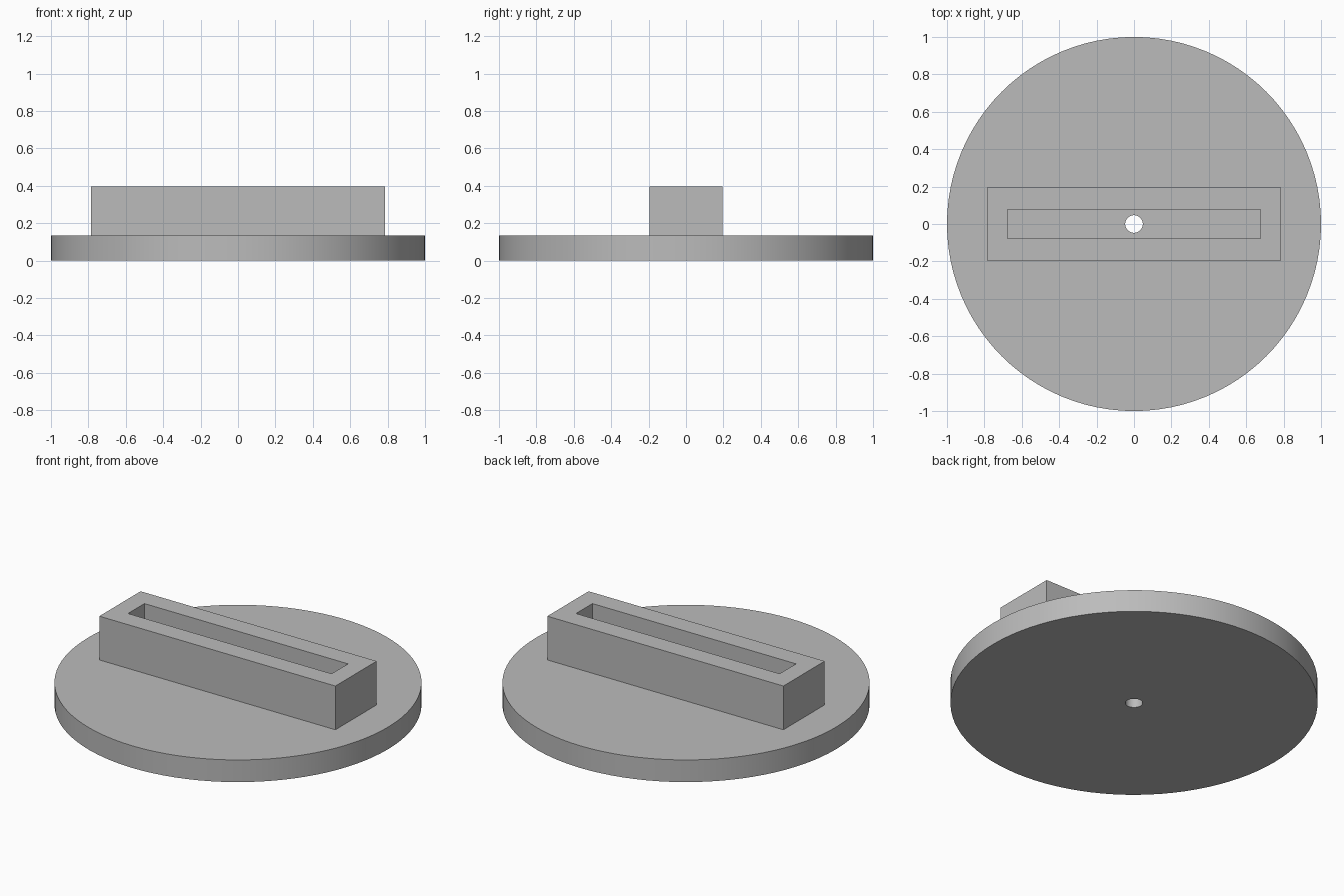
import bpy, bmesh
from math import cos, sin, tau, radians

cube = bpy.data.objects.get("Cube")
if cube:
    bpy.data.objects.remove(cube, do_unlink=True)

grey = bpy.data.materials.new("plain grey")
grey.use_nodes = True
colour = (0.5, 0.5, 0.5, 1)
grey.diffuse_color = colour
grey.node_tree.nodes["Principled BSDF"].inputs["Base Color"].default_value = colour


def circle(radius, sides=96):
    return [(radius * cos(tau * i / sides), radius * sin(tau * i / sides)) for i in range(sides)]


def rectangle(x, y):
    return [(x, y), (-x, y), (-x, -y), (x, -y)]


def hollow_prism(name, outer, inner, bottom, top):
    """Closed solid between two matching outlines, open through the middle."""
    bm = bmesh.new()
    loops = [[bm.verts.new((x, y, z)) for x, y in outline]
             for outline, z in ((outer, bottom), (outer, top), (inner, top), (inner, bottom))]
    n = len(outer)
    for k, a in enumerate(loops):
        b = loops[(k + 1) % len(loops)]
        for i in range(n):
            j = (i + 1) % n
            bm.faces.new((a[i], a[j], b[j], b[i]))
    bmesh.ops.recalc_face_normals(bm, faces=bm.faces)
    mesh = bpy.data.meshes.new(name)
    bm.to_mesh(mesh)
    bm.free()
    mesh.materials.append(grey)
    obj = bpy.data.objects.new(name, mesh)
    bpy.context.collection.objects.link(obj)
    bpy.ops.object.select_all(action='DESELECT')
    obj.select_set(True)
    bpy.context.view_layer.objects.active = obj
    bpy.ops.object.shade_smooth_by_angle(angle=radians(30))
    return obj


# Round base with a small through hole
hollow_prism("round_base", circle(1.0), circle(0.047), 0, 0.133)

# Raised bar with a long slot, seated slightly into the base
hollow_prism("slotted_bar", rectangle(0.785, 0.196), rectangle(0.677, 0.078), 0.12, 0.396)
